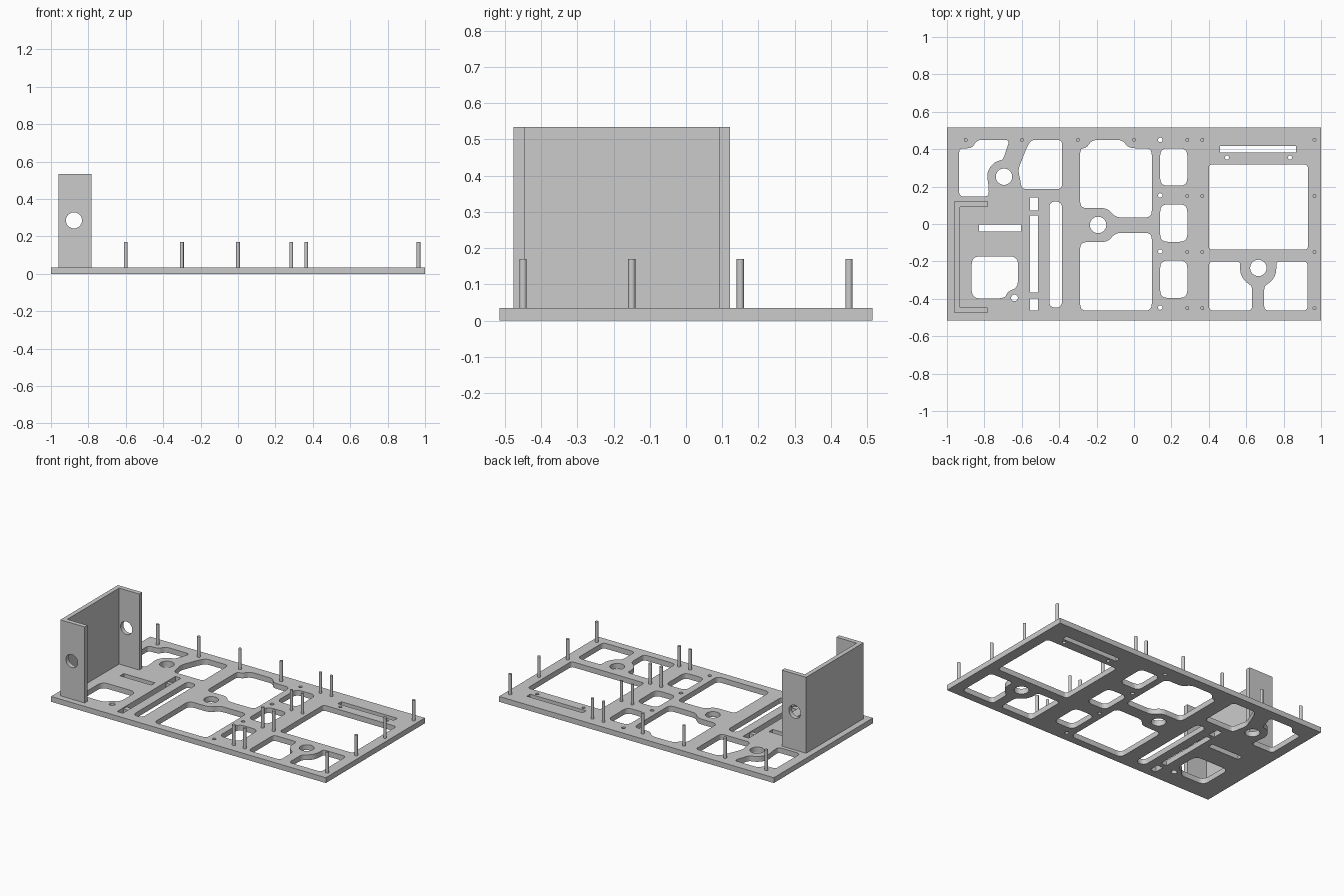
import bpy, bmesh
from math import cos, sin, pi, radians
from mathutils import Vector

if "Cube" in bpy.data.objects:
    bpy.data.objects.remove(bpy.data.objects["Cube"])

T = 0.035  # plate thickness


def circle(cx, cy, r, n=32):
    return [(cx + r * cos(2 * pi * i / n), cy + r * sin(2 * pi * i / n)) for i in range(n)]


def arc(cx, cy, r, a0, a1, n=8):
    angles = [radians(a0 + (a1 - a0) * i / n) for i in range(n + 1)]
    return [(cx + r * cos(a), cy + r * sin(a)) for a in angles]


def rect(x0, y0, x1, y1):
    return [(x0, y0), (x1, y0), (x1, y1), (x0, y1)]


def rounded(pts, r=0.025, n=5):
    out = []
    for i, p in enumerate(pts):
        p, a, b = Vector(p), Vector(pts[i - 1]), Vector(pts[(i + 1) % len(pts)])
        da, db = a - p, b - p
        s = p + da.normalized() * min(r, da.length * 0.48)
        e = p + db.normalized() * min(r, db.length * 0.48)
        for k in range(n + 1):
            t = k / n
            q = s * (1 - t) ** 2 + p * (1.17 * t * (1 - t)) * (2 / 1.17) + e * t * t
            out.append((q.x, q.y))
    return out


def plate(name, loops, thickness, loc=(0, 0, 0), rot=(0, 0, 0)):
    """Flat sheet: first loop is the outline, the others are cut-outs."""
    cu = bpy.data.curves.new(name, 'CURVE')
    cu.dimensions, cu.fill_mode, cu.extrude = '2D', 'BOTH', thickness / 2
    for pts in loops:
        s = cu.splines.new('POLY')
        s.points.add(len(pts) - 1)
        for sp, (x, y) in zip(s.points, pts):
            sp.co = (x, y, 0, 1)
        s.use_cyclic_u = True
    ob = bpy.data.objects.new(name, cu)
    bpy.context.collection.objects.link(ob)
    ob.location, ob.rotation_euler = loc, rot
    bpy.ops.object.select_all(action='DESELECT')
    ob.select_set(True)
    bpy.context.view_layer.objects.active = ob
    bpy.ops.object.convert(target='MESH')
    bm = bmesh.new()
    bm.from_mesh(ob.data)
    bmesh.ops.remove_doubles(bm, verts=bm.verts, dist=1e-5)
    bmesh.ops.recalc_face_normals(bm, faces=bm.faces)
    bm.to_mesh(ob.data)
    bm.free()
    for f in ob.data.polygons:
        f.use_smooth = False
    return ob


def box(name, x0, x1, y0, y1, z0, z1):
    return plate(name, [rect(x0, y0, x1, y1)], z1 - z0, (0, 0, (z0 + z1) / 2))


# Lightening windows around the left boss
cuts = [
    rounded([(-.935, .405), (-.865, .405), (-.84, .45), (-.665, .45), (-.70, .345)]
            + arc(-.695, .253, .09, 105, 200) + [(-.775, .147), (-.935, .147)]),
    rounded([(-.575, .405), (-.55, .45), (-.385, .45), (-.385, .187), (-.60, .187),
             (-.608, .235), (-.62, .29)]),
]
# Large centre windows
cuts += [
    rounded([(-.288, .405), (-.255, .405), (-.225, .45), (-.06, .45), (-.03, .405),
             (.095, .405), (.095, .035), (-.10, .035), (-.14, .085), (-.288, .085)], .035),
    rounded([(-.288, -.097), (-.14, -.097), (-.10, -.047), (.095, -.047),
             (.095, -.463), (-.288, -.463)], .035),
]
# Three small windows
for y0, y1 in ((.205, .405), (-.095, .105), (-.395, -.195)):
    cuts.append(rounded(rect(.14, y0, .285, y1), .04))
# Right window and the mirrored pair below it
cuts.append(rounded(rect(.40, -.137, .93, .318), .02))
lower = ([(.40, -.2), (.567, -.2), (.567, -.235)] + arc(.663, -.238, .096, 190, 238)
         + [(.632, -.335), (.632, -.463), (.40, -.463)])
cuts.append(rounded(lower))
cuts.append(rounded([(1.328 - x, y) for x, y in lower]))
# Lower left window
cuts.append(rounded([(-.868, -.173), (-.62, -.173), (-.62, -.34), (-.675, -.36),
                     (-.69, -.398), (-.868, -.398)], .045))
# Slots
cuts += [rect(-.83, -.04, -.603, -.002), rect(-.556, -.463, -.514, .142),
         rect(.46, .382, .867, .417), rounded(rect(-.453, -.447, -.385, .12), .034)]
# Boss holes and screw holes
cuts += [circle(-.695, .253, .044), circle(-.192, -.005, .044), circle(.665, -.235, .044),
         circle(-.639, -.395, .018)]
cuts += [circle(.14, y, .012, 16) for y in (-.447, -.147, .153, .45)]
cuts += [circle(x, .355, .011, 16) for x in (.497, .834)]
plate("base_plate", [rect(-1, -.515, 1, .515)] + cuts, T, (0, 0, T / 2))

# Bridges across the long slot
for i, (y0, y1) in enumerate(((.045, .072), (-.398, -.365))):
    box(f"slot_bridge_{i}", -.557, -.513, y0, y1, 0, .028)

# Upright U-shaped bracket
box("bracket_wall", -.96, -.93, -.446, .092, T, .535)
for name, y in (("bracket_front_flange", -.461), ("bracket_back_flange", .107)):
    plate(name, [rect(-.96, T, -.783, .535), circle(-.877, .286, .043)], .03,
          (0, y, 0), (pi / 2, 0, 0))

# Standoff pins
spots = [(x, .45) for x in (-.9, -.6, -.3, 0, .285, .365, .965)]
spots += [(x, y) for y in (.15, -.15, -.45) for x in (.285, .365, .965)]
for i, (x, y) in enumerate(spots):
    bpy.ops.mesh.primitive_cylinder_add(vertices=16, radius=.01, depth=.17, location=(x, y, .085))
    bpy.context.object.name = f"standoff_pin_{i}"
    bpy.ops.object.shade_smooth_by_angle()
